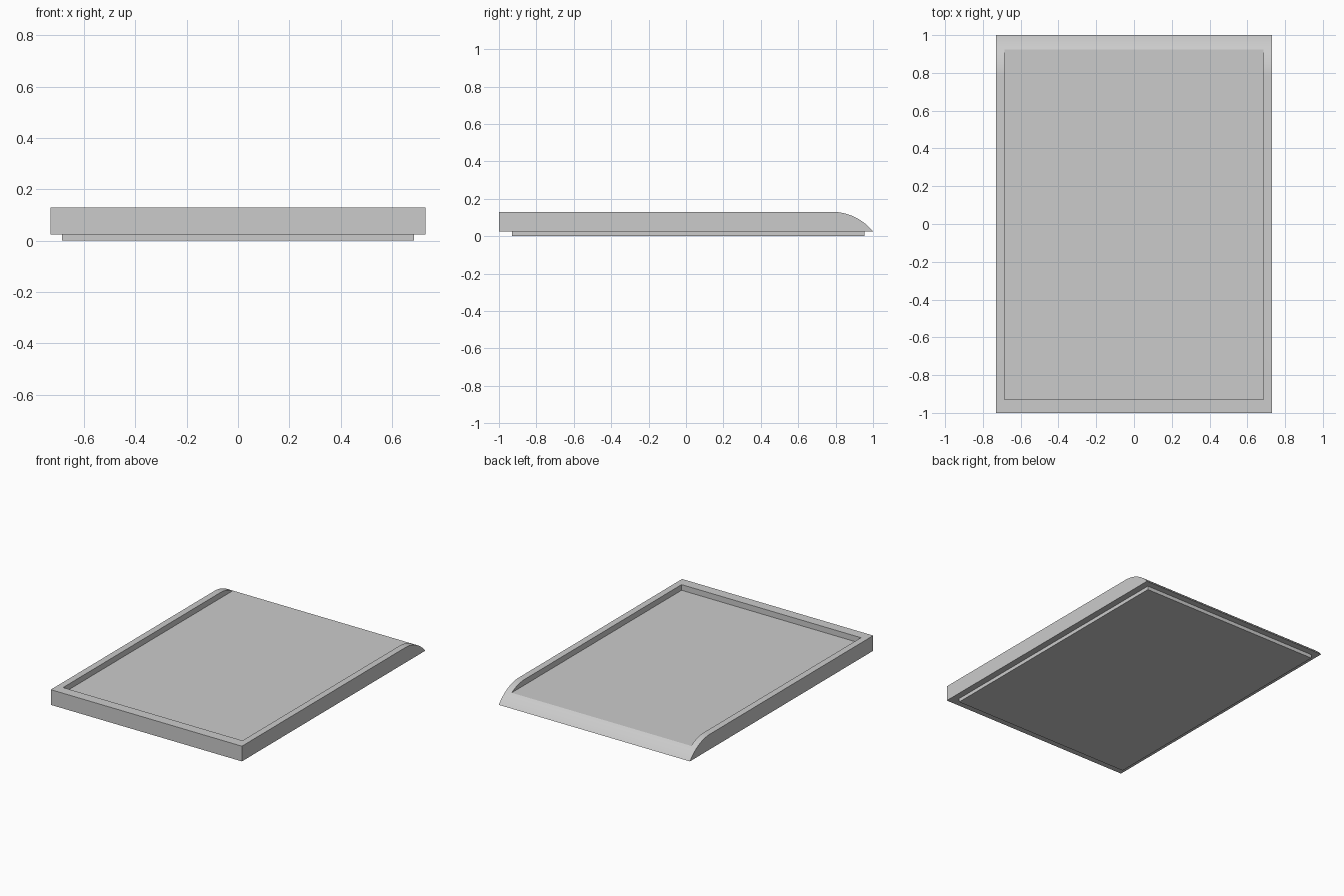
import bpy, bmesh, math
from mathutils import Vector

old = bpy.data.objects.get("Cube")
if old:
    bpy.data.objects.remove(old, do_unlink=True)

HALF_W, BOTTOM, TOP, FLOOR = 0.73, 0.025, 0.13, 0.091
INNER_W, FRONT_IN = 0.685, -0.93

grey = bpy.data.materials.new("plain grey")
grey.use_nodes = True
colour = (0.6, 0.6, 0.6, 1)
grey.diffuse_color = colour
grey.node_tree.nodes["Principled BSDF"].inputs["Base Color"].default_value = colour


def add_object(name, bm):
    bmesh.ops.recalc_face_normals(bm, faces=bm.faces)
    mesh = bpy.data.meshes.new(name)
    bm.to_mesh(mesh)
    bm.free()
    mesh.materials.append(grey)
    obj = bpy.data.objects.new(name, mesh)
    bpy.context.collection.objects.link(obj)
    return obj


def extrude_profile(name, profile, half_width):
    """Extrude a closed (y, z) side profile across x."""
    bm = bmesh.new()
    face = bm.faces.new([bm.verts.new((-half_width, y, z)) for y, z in profile])
    result = bmesh.ops.extrude_face_region(bm, geom=[face])
    verts = [v for v in result["geom"] if isinstance(v, bmesh.types.BMVert)]
    bmesh.ops.translate(bm, verts=verts, vec=Vector((2 * half_width, 0, 0)))
    return add_object(name, bm)


def box_profile(y0, y1, z0, z1):
    return [(y0, z0), (y1, z0), (y1, z1), (y0, z1)]


# Tray body: flat rim that curves down to a thin back lip
run, drop, steps = 0.22, TOP - BOTTOM, 16
radius = (run ** 2 + drop ** 2) / (2 * drop)
sweep = math.asin(run / radius)
arc = [(1 - run + radius * math.sin(sweep * i / steps),
        TOP - radius * (1 - math.cos(sweep * i / steps))) for i in range(steps + 1)]
profile = [(-1, BOTTOM), (-1, TOP)] + arc
tray = extrude_profile("tray", profile, HALF_W)

# Pocket, open towards the curved back lip
cutter = extrude_profile("pocket_cutter", box_profile(FRONT_IN, 1.2, FLOOR, 0.3), INNER_W)
cutter.hide_render = True
cut = tray.modifiers.new("pocket", "BOOLEAN")
cut.operation, cut.object, cut.solver = "DIFFERENCE", cutter, "EXACT"
bpy.context.view_layer.objects.active = tray
tray.select_set(True)
bpy.ops.object.modifier_apply(modifier=cut.name)
bpy.data.objects.remove(cutter, do_unlink=True)
bpy.ops.object.shade_smooth_by_angle(angle=math.radians(12))

# Shallow plinth under the tray
extrude_profile("base_plate", box_profile(FRONT_IN, 0.955, 0, BOTTOM + 0.02), INNER_W)
